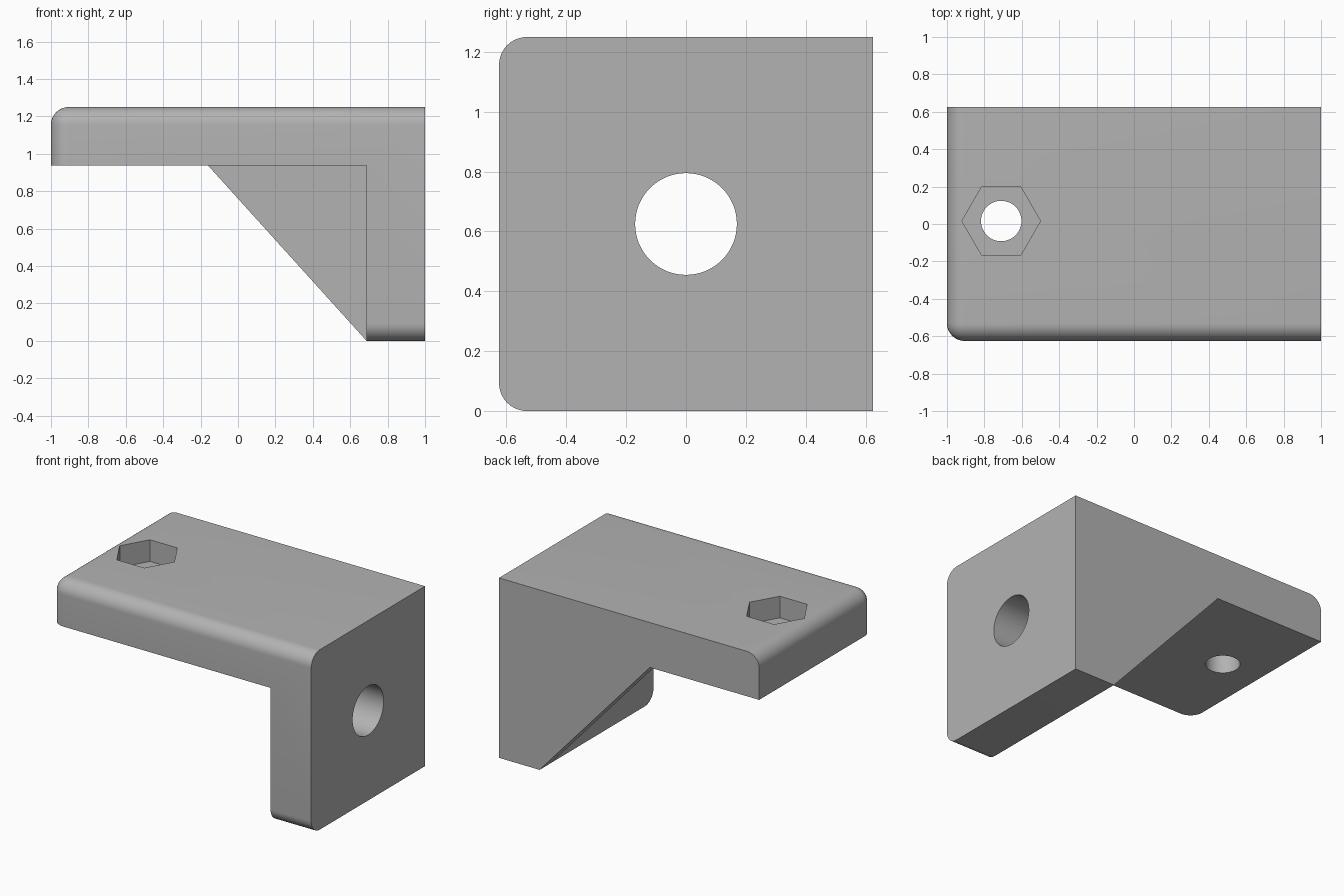
import bpy, bmesh, math
from mathutils import Vector

old = bpy.data.objects.get("Cube")
if old:
    bpy.data.objects.remove(old, do_unlink=True)

LEFT, RIGHT, HALF, TOP = -1.0, 1.0, 0.625, 1.25
WALL = 0.3125                      # plate thickness
INNER_X, UNDER_Z = RIGHT - WALL, TOP - WALL
ROUND = 0.094
GUSSET = 0.125

grey = bpy.data.materials.new("Plain grey")
grey.use_nodes = True
colour = (0.45, 0.45, 0.45, 1)
grey.diffuse_color = colour
grey.node_tree.nodes["Principled BSDF"].inputs["Base Color"].default_value = colour


def prism(name, points, sweep, round_edge=None):
    """Sweep a flat profile along a vector, optionally rounding chosen edges."""
    bm = bmesh.new()
    face = bm.faces.new([bm.verts.new(p) for p in points])
    swept = bmesh.ops.extrude_face_region(bm, geom=[face])["geom"]
    bmesh.ops.translate(bm, vec=sweep, verts=[v for v in swept if isinstance(v, bmesh.types.BMVert)])
    bmesh.ops.recalc_face_normals(bm, faces=bm.faces)
    if round_edge:
        bmesh.ops.bevel(bm, geom=[e for e in bm.edges if round_edge(e)], offset=ROUND,
                        segments=10, profile=0.5, affect='EDGES', clamp_overlap=True)
    mesh = bpy.data.meshes.new(name)
    bm.to_mesh(mesh)
    bm.free()
    mesh.materials.append(grey)
    obj = bpy.data.objects.new(name, mesh)
    bpy.context.collection.objects.link(obj)
    return obj


def ring(centre, u, v, radius, sides):
    """Points of a regular polygon in the plane of u and v."""
    steps = [2 * math.pi * i / sides for i in range(sides)]
    return [Vector(centre) + radius * (math.cos(a) * Vector(u) + math.sin(a) * Vector(v)) for a in steps]


def rounded(edge):
    """Outer front edges and the outer edge of the shelf's free end."""
    a, b = (v.co for v in edge.verts)
    on = lambda axis, value: abs(a[axis] - value) < 1e-4 and abs(b[axis] - value) < 1e-4
    front, top, end, base = on(1, -HALF), on(2, TOP), on(0, LEFT), on(2, 0)
    return sum((front, top, end)) == 2 or (front and base)


# L-shaped body
outline = [(LEFT, UNDER_Z), (INNER_X, UNDER_Z), (INNER_X, 0), (RIGHT, 0), (RIGHT, TOP), (LEFT, TOP)]
bracket = prism("bracket", [(x, -HALF, z) for x, z in outline], (0, 2 * HALF, 0), rounded)

# Thin triangular web along the back, sunk into both plates
web = [(-0.16, UNDER_Z), (INNER_X, 0), (INNER_X + 0.1, 0), (INNER_X + 0.1, UNDER_Z + 0.1), (-0.16, UNDER_Z + 0.1)]
gusset = prism("gusset", [(x, HALF - GUSSET, z) for x, z in web], (0, GUSSET, 0))

# Cutters for the wall hole, bolt hole and nut pocket
X, Y, Z = (1, 0, 0), (0, 1, 0), (0, 0, 1)
bolt_x, bolt_y = -0.71, 0.016
wall_hole = prism("wall_hole_cutter", ring((0.5, 0, HALF), Y, Z, 0.17, 64), (0.8, 0, 0))
bolt_hole = prism("bolt_hole_cutter", ring((bolt_x, bolt_y, 0.8), X, Y, 0.108, 48), (0, 0, 0.6))
nut_pocket = prism("nut_pocket_cutter", ring((bolt_x, bolt_y, TOP - 0.15), X, Y, 0.21, 6), (0, 0, 0.3))

helpers = [(gusset, 'UNION'), (wall_hole, 'DIFFERENCE'), (bolt_hole, 'DIFFERENCE'), (nut_pocket, 'DIFFERENCE')]
for helper, operation in helpers:
    mod = bracket.modifiers.new(helper.name, 'BOOLEAN')
    mod.object, mod.operation, mod.solver = helper, operation, 'EXACT'

# Bake the joined shape and drop the helpers
graph = bpy.context.evaluated_depsgraph_get()
baked = bpy.data.meshes.new_from_object(bracket.evaluated_get(graph))
bracket.modifiers.clear()
bracket.data = baked
for helper, _ in helpers:
    bpy.data.objects.remove(helper, do_unlink=True)

# Merge coplanar faces, then smooth the rounded parts
bm = bmesh.new()
bm.from_mesh(baked)
bmesh.ops.remove_doubles(bm, verts=bm.verts, dist=1e-5)
bmesh.ops.dissolve_limit(bm, angle_limit=math.radians(0.5), verts=bm.verts, edges=bm.edges)
bm.to_mesh(baked)
bm.free()

bpy.ops.object.select_all(action='DESELECT')
bracket.select_set(True)
bpy.context.view_layer.objects.active = bracket
bpy.ops.object.shade_smooth_by_angle(angle=math.radians(30))
